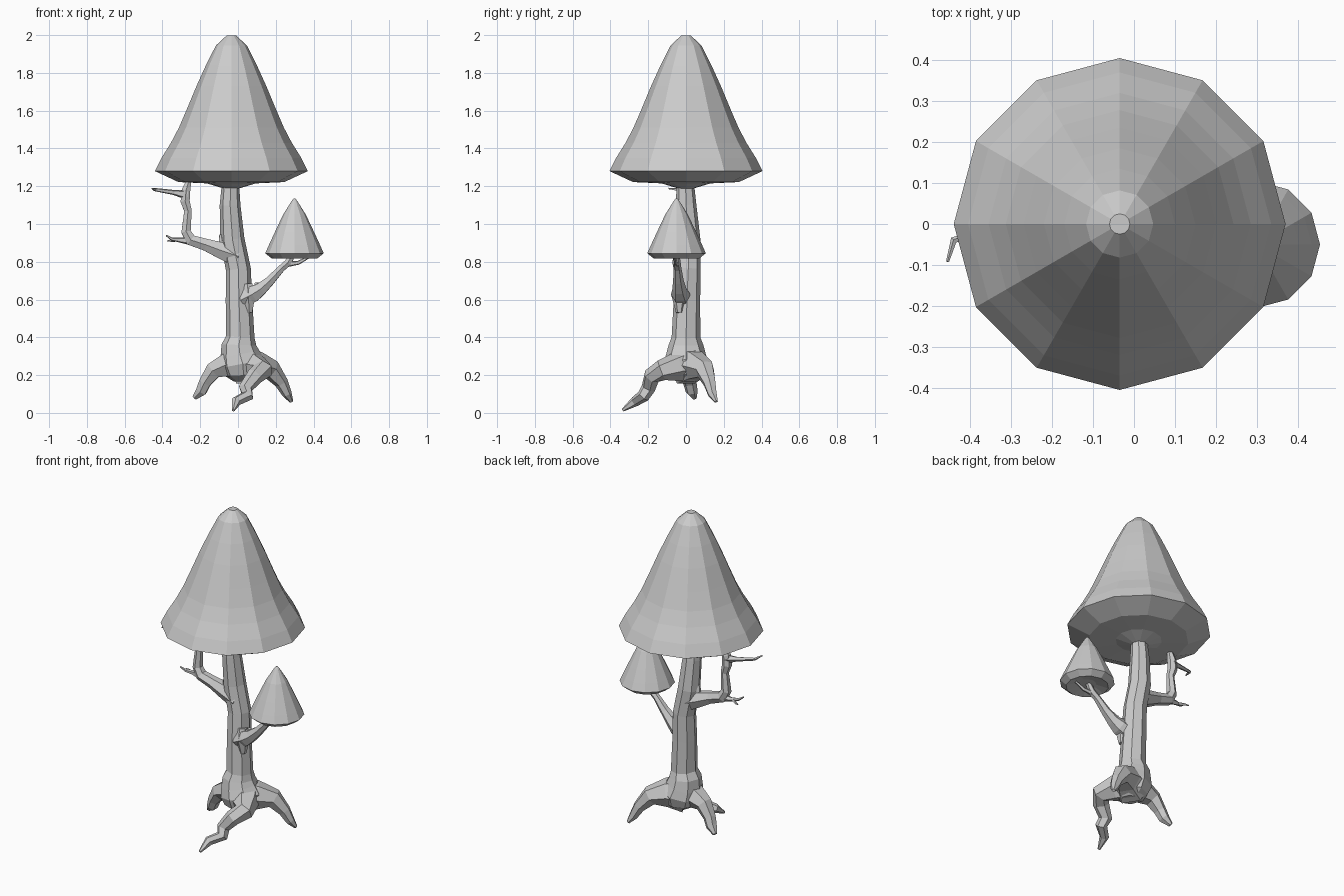
import bpy, bmesh, math
from mathutils import Vector


def finish(bm, name):
    bmesh.ops.recalc_face_normals(bm, faces=bm.faces)
    me = bpy.data.meshes.new(name)
    bm.to_mesh(me)
    bm.free()
    ob = bpy.data.objects.new(name, me)
    bpy.context.collection.objects.link(ob)
    return ob


def skin(bm, rings):
    # Bridge successive rings of vertices and close both ends
    n = len(rings[0])
    for a, b in zip(rings, rings[1:]):
        for i in range(n):
            j = (i + 1) % n
            bm.faces.new((a[i], a[j], b[j], b[i]))
    bm.faces.new(rings[0])
    bm.faces.new(rings[-1])


def cap(name, cx, cy, profile, n=12):
    # Faceted mushroom cap from (radius, height) pairs
    bm = bmesh.new()
    rings = [[bm.verts.new((cx + r * math.cos(2 * math.pi * i / n),
                            cy + r * math.sin(2 * math.pi * i / n), z))
              for i in range(n)] for r, z in profile]
    skin(bm, rings)
    return finish(bm, name)


def limb(name, path, n=6):
    # Faceted tapering tube through (x, y, z, radius) points
    bm = bmesh.new()
    pts = [Vector(p[:3]) for p in path]
    rings, u = [], None
    for k, p in enumerate(pts):
        d_in = (p - pts[k - 1]).normalized() if k else Vector()
        d_out = (pts[k + 1] - p).normalized() if k + 1 < len(pts) else Vector()
        t = (d_in + d_out).normalized()
        if u is None:
            u = Vector((0, 1, 0)) if abs(t.y) < 0.8 else Vector((1, 0, 0))
        u = (u - t * u.dot(t)).normalized()
        v = t.cross(u)
        r = path[k][3]
        rings.append([bm.verts.new(p + r * (u * math.cos(2 * math.pi * i / n)
                                            + v * math.sin(2 * math.pi * i / n)))
                      for i in range(n)])
    skin(bm, rings)
    return finish(bm, name)


# Caps
cap("main_cap", -0.035, 0, [
    (0.03, 1.185), (0.13, 1.215), (0.28, 1.222), (0.405, 1.28), (0.37, 1.35),
    (0.32, 1.43), (0.278, 1.51), (0.235, 1.61), (0.185, 1.73), (0.135, 1.84),
    (0.082, 1.945), (0.025, 1.998)])
cap("small_cap", 0.299, -0.05, [
    (0.05, 0.835), (0.12, 0.817), (0.155, 0.845), (0.135, 0.89), (0.105, 0.955),
    (0.06, 1.05), (0.015, 1.122), (0.004, 1.135)])

# Trunk with flared base
limb("trunk", [
    (0.03, 0, 0.165, 0.05), (0.03, 0, 0.20, 0.10), (0.025, 0, 0.26, 0.12),
    (0.01, 0, 0.31, 0.105), (0.005, 0, 0.36, 0.092), (0.012, 0, 0.40, 0.076),
    (0.005, 0.005, 0.60, 0.07), (0.002, 0.012, 0.76, 0.066),
    (-0.03, 0.012, 0.92, 0.064), (-0.042, 0.0, 1.10, 0.055),
    (-0.04, -0.003, 1.21, 0.046)], 8)

# Roots, thick where they merge into the base
limb("front_root", [
    (0.03, 0.02, 0.26, 0.10), (0.09, -0.06, 0.24, 0.075),
    (0.13, -0.13, 0.225, 0.055), (0.09, -0.18, 0.195, 0.046),
    (0.04, -0.20, 0.13, 0.038), (0.05, -0.225, 0.09, 0.034),
    (-0.01, -0.27, 0.06, 0.027), (-0.025, -0.335, 0.014, 0.008)])
limb("right_root", [
    (0.02, 0.0, 0.25, 0.11), (0.10, 0.05, 0.25, 0.082),
    (0.175, 0.10, 0.23, 0.055), (0.23, 0.125, 0.16, 0.036),
    (0.26, 0.14, 0.10, 0.026), (0.283, 0.16, 0.06, 0.01)])
limb("left_root", [
    (0.03, 0.0, 0.25, 0.10), (-0.06, 0.0, 0.255, 0.072),
    (-0.13, 0.01, 0.225, 0.05), (-0.175, 0.02, 0.16, 0.036),
    (-0.195, 0.03, 0.115, 0.032), (-0.23, 0.045, 0.08, 0.014)])

# Left bare branch and twigs
limb("left_branch", [
    (0.0, 0.01, 0.83, 0.065), (-0.09, 0.005, 0.86, 0.05),
    (-0.17, 0.0, 0.89, 0.037), (-0.25, 0.0, 0.915, 0.034),
    (-0.275, 0.0, 0.96, 0.029), (-0.265, 0.0, 1.07, 0.023),
    (-0.28, 0.0, 1.12, 0.028), (-0.275, 0.0, 1.18, 0.026),
    (-0.26, 0.0, 1.23, 0.015)])
limb("branch_collar", [(-0.05, 0.01, 0.88, 0.05), (-0.085, 0.006, 0.91, 0.022),
                       (-0.09, 0.006, 0.945, 0.01)])
for name, path in {
    "upper_twig": [(-0.27, 0, 1.155, 0.028), (-0.34, -0.01, 1.167, 0.014),
                   (-0.44, -0.04, 1.182, 0.009), (-0.455, -0.092, 1.188, 0.004)],
    "lower_twig": [(-0.25, 0, 0.91, 0.024), (-0.31, 0, 0.915, 0.013),
                   (-0.35, -0.01, 0.92, 0.009), (-0.38, -0.02, 0.94, 0.004)],
    "lower_twig_fork": [(-0.32, 0, 0.915, 0.009), (-0.35, 0.02, 0.912, 0.007),
                        (-0.375, 0.03, 0.91, 0.003)],
}.items():
    limb(name, path, 5)

# Right branch carrying the small cap
limb("right_branch", [
    (0.02, -0.02, 0.60, 0.05), (0.08, -0.03, 0.63, 0.05),
    (0.12, -0.035, 0.655, 0.038), (0.17, -0.04, 0.70, 0.028),
    (0.23, -0.045, 0.765, 0.021), (0.265, -0.05, 0.795, 0.022),
    (0.29, -0.05, 0.84, 0.016)])
limb("branch_nub", [(0.05, -0.025, 0.68, 0.03), (0.055, -0.035, 0.61, 0.04),
                    (0.06, -0.035, 0.53, 0.018)])
limb("branch_stub", [(0.10, -0.03, 0.64, 0.028), (0.10, -0.03, 0.69, 0.012)])
limb("cap_twig", [(0.25, -0.048, 0.785, 0.016), (0.32, -0.055, 0.795, 0.011),
                  (0.375, -0.06, 0.825, 0.007)], 5)
